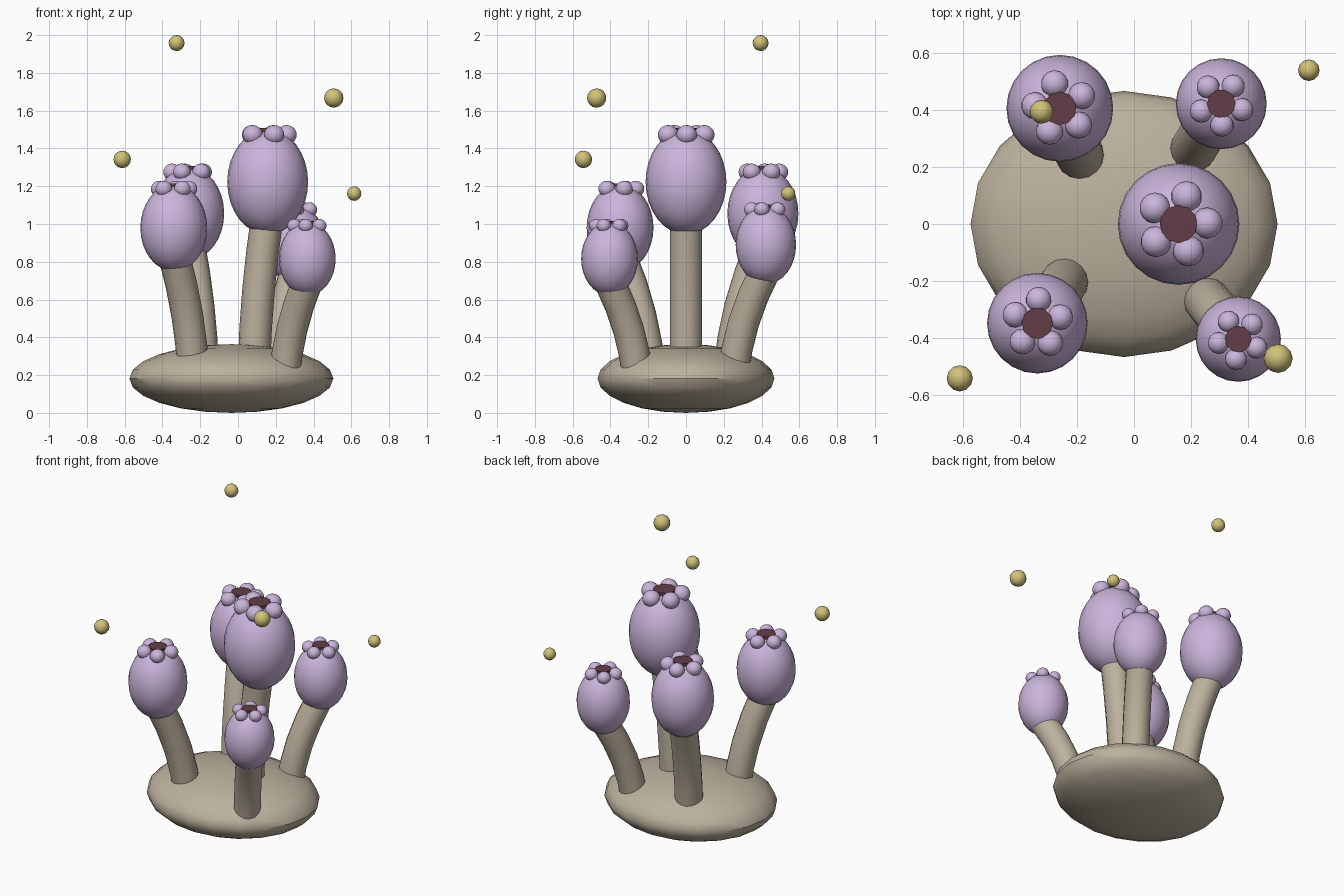
import bpy, bmesh, math
from mathutils import Vector, Matrix

cube = bpy.data.objects.get("Cube")
if cube:
    bpy.data.objects.remove(cube)


def material(name, rgb):
    m = bpy.data.materials.new(name)
    m.use_nodes = True
    colour = (*rgb, 1)
    m.diffuse_color = colour
    m.node_tree.nodes["Principled BSDF"].inputs["Base Color"].default_value = colour
    return m


STONE = material("stone beige", (0.50, 0.44, 0.34))
LILAC = material("lilac", (0.60, 0.46, 0.71))
MAROON = material("dark maroon", (0.125, 0.047, 0.065))
GOLD = material("pale gold", (0.64, 0.54, 0.19))


def finish(name, bm, mat):
    mesh = bpy.data.meshes.new(name)
    bm.to_mesh(mesh)
    bm.free()
    mesh.materials.append(mat)
    for p in mesh.polygons:
        p.use_smooth = True
    ob = bpy.data.objects.new(name, mesh)
    bpy.context.collection.objects.link(ob)
    bpy.ops.object.select_all(action="DESELECT")
    ob.select_set(True)
    bpy.context.view_layer.objects.active = ob
    bpy.ops.object.shade_smooth_by_angle(angle=math.radians(40))
    return ob


def ellipsoid(name, centre, radii, mat, segments=24, rings=16):
    bm = bmesh.new()
    bmesh.ops.create_uvsphere(bm, u_segments=segments, v_segments=rings, radius=1)
    bm.transform(Matrix.Translation(centre) @ Matrix.Diagonal((*radii, 1)))
    return finish(name, bm, mat)


def stem(name, foot, tip, radius, steps=4, sides=16):
    """Tube that rises upright from the foot and bends outward to the tip."""
    control = foot.lerp(tip, 0.15)
    control.z = (foot.z + tip.z) / 2
    bm = bmesh.new()
    loops = []
    for i in range(steps + 1):
        t = i / steps
        point = foot * (1 - t) ** 2 + control * 2 * t * (1 - t) + tip * t * t
        tangent = (control - foot) * (1 - t) + (tip - control) * t
        turn = Vector((0, 0, 1)).rotation_difference(tangent)
        loop = []
        for k in range(sides):
            a = math.tau * k / sides
            offset = Vector((math.cos(a), math.sin(a), 0)) * radius
            loop.append(bm.verts.new(point + turn @ offset))
        loops.append(loop)
    for low, high in zip(loops, loops[1:]):
        for k in range(sides):
            n = (k + 1) % sides
            bm.faces.new((low[k], low[n], high[n], high[k]))
    bm.faces.new(loops[0][::-1])
    bm.faces.new(loops[-1])
    return finish(name, bm, STONE)


def pod(name, centre, r, foot, stem_radius, spin):
    c = Vector(centre)
    stem(name + "_stem", Vector(foot), c - Vector((0, 0, 0.8 * r)), stem_radius)
    ellipsoid(name + "_pod", c, (r, r, 1.3 * r), LILAC)

    # dark mouth on the crown
    bm = bmesh.new()
    bmesh.ops.create_cone(bm, cap_ends=True, segments=12, radius1=0.31 * r,
                          radius2=0.31 * r, depth=0.2 * r)
    bm.transform(Matrix.Translation(c + Vector((0, 0, 1.23 * r))))
    finish(name + "_mouth", bm, MAROON)

    # ring of five round lips
    for i in range(5):
        a = math.radians(spin + 72 * i)
        spot = c + Vector((0.47 * math.cos(a), 0.47 * math.sin(a), 1.165)) * r
        ellipsoid(f"{name}_lip_{i + 1}", spot, (0.255 * r, 0.255 * r, 0.24 * r),
                  LILAC, 14, 10)


# flattened base
ellipsoid("base", (-0.035, 0, 0.182), (0.54, 0.468, 0.182), STONE, 20, 12)

# pods: name, centre, radius, foot of stem, stem radius, lip rotation
PODS = [
    ("middle", (0.157, 0, 1.223), 0.214, (0.085, 0, 0.25), 0.086, 2),
    ("back_right", (-0.261, 0.407, 1.056), 0.188, (-0.185, 0.23, 0.22), 0.085, 30),
    ("back_left", (0.307, 0.423, 0.89), 0.16, (0.20, 0.25, 0.20), 0.082, 56),
    ("front_right", (-0.34, -0.349, 0.98), 0.177, (-0.235, -0.19, 0.20), 0.084, 15),
    ("front_left", (0.367, -0.405, 0.816), 0.15, (0.245, -0.255, 0.18), 0.082, 47),
]
for spec in PODS:
    pod(*spec)

# floating spores
SPORES = [
    ((-0.325, 0.395, 1.958), 0.042),
    ((0.507, -0.473, 1.667), 0.051),
    ((-0.613, -0.543, 1.342), 0.046),
    ((0.615, 0.541, 1.161), 0.038),
]
for i, (spot, r) in enumerate(SPORES):
    ellipsoid(f"spore_{i + 1}", spot, (r, r, r), GOLD, 12, 8)
